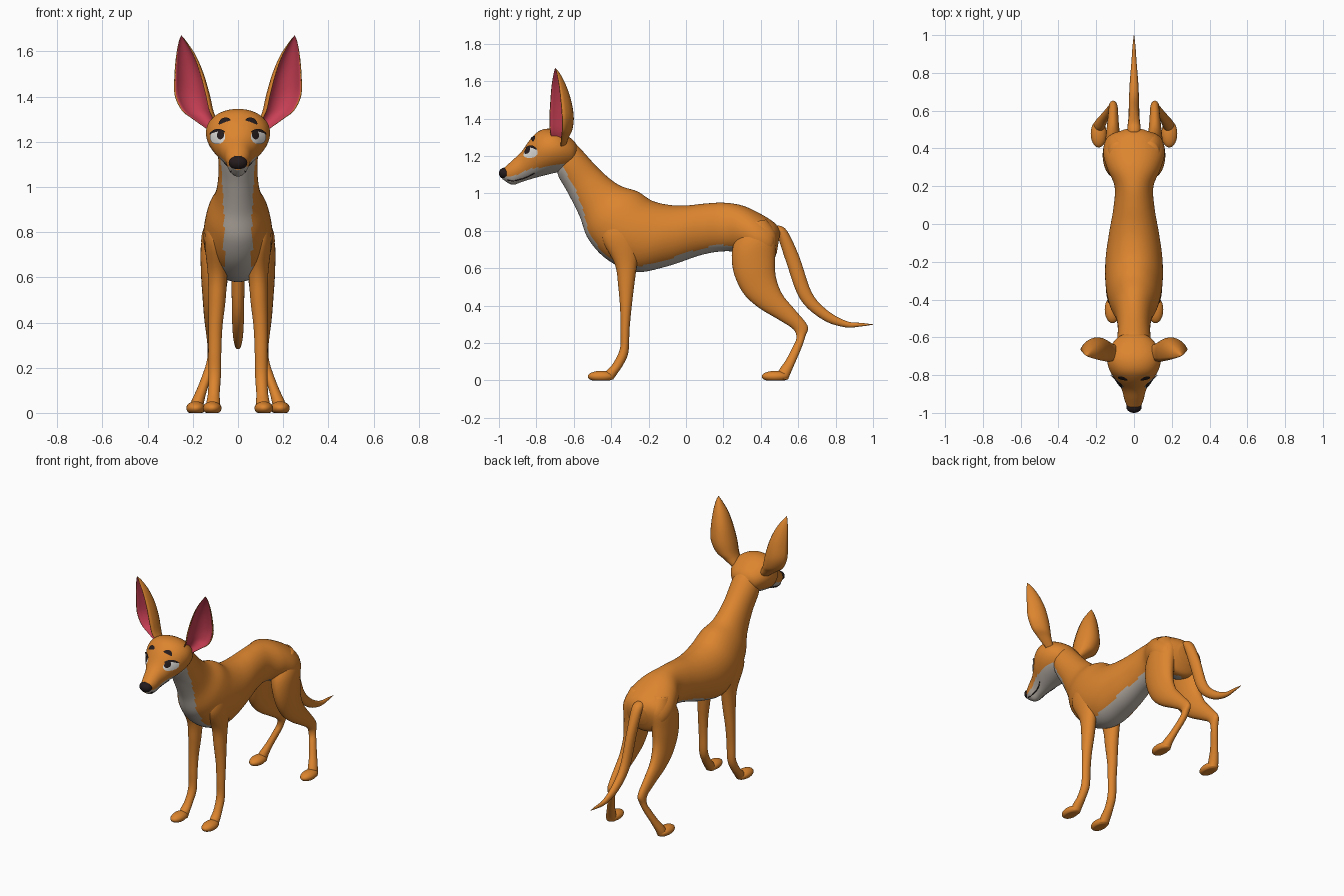
import bpy, bmesh, math
from mathutils import Vector
from mathutils.bvhtree import BVHTree

if "Cube" in bpy.data.objects:
    bpy.data.objects.remove(bpy.data.objects["Cube"])


def material(name, rgb):
    m = bpy.data.materials.new(name)
    m.diffuse_color = (*rgb, 1)
    m.use_nodes = True
    m.node_tree.nodes["Principled BSDF"].inputs["Base Color"].default_value = m.diffuse_color
    return m


ORANGE = material("orange fur", (0.72, 0.235, 0.028))
CREAM = material("pale fur", (0.50, 0.45, 0.40))
PINK = material("inner ear pink", (0.58, 0.05, 0.09))
DARK = material("dark brown", (0.018, 0.011, 0.012))
WHITE = material("eye white", (0.75, 0.73, 0.70))


def finish(bm, name, mats, mirror=False, recalc=True):
    if recalc:
        bmesh.ops.recalc_face_normals(bm, faces=bm.faces)
    for f in bm.faces:
        f.smooth = True
    me = bpy.data.meshes.new(name)
    bm.to_mesh(me)
    bm.free()
    for m in mats:
        me.materials.append(m)
    ob = bpy.data.objects.new(name, me)
    bpy.context.collection.objects.link(ob)
    if mirror:
        ob.modifiers.new("mirror", 'MIRROR').use_mirror_merge = False
    return ob


def spline(rows, steps):
    """Catmull-Rom interpolation of rows of numbers."""
    r = [rows[0]] + list(rows) + [rows[-1]]
    out = []
    for i in range(1, len(r) - 2):
        for k in range(steps):
            t = k / steps
            out.append([0.5 * (2 * b + (c - a) * t + (2 * a - 5 * b + 4 * c - d) * t * t
                               + (3 * b - a - 3 * c + d) * t ** 3)
                        for a, b, c, d in zip(r[i - 1], r[i], r[i + 1], r[i + 2])])
    return out + [list(rows[-1])]


def skin(bm, rings, pick):
    """Join rings of points with quads; pick(ring, segment) gives the material."""
    vs = [[bm.verts.new(p) for p in ring] for ring in rings]
    n = len(vs[0])
    for i in range(len(vs) - 1):
        for j in range(n):
            k = (j + 1) % n
            f = bm.faces.new((vs[i][j], vs[i][k], vs[i + 1][k], vs[i + 1][j]))
            f.material_index = pick(i, j)
    bm.faces.new(vs[0])
    bm.faces.new(vs[-1])


def loft(name, rows, mirror=False, n=32, steps=5, egg=0.0):
    """rows: front/under y z, back/top y z, centre x, half width, pale angle from underside."""
    rows = spline(rows, steps)
    rings = []
    for fy, fz, by, bz, x, hw, w in rows:
        ring = []
        for j in range(n):
            a = 2 * math.pi * j / n
            c, s = math.cos(a), math.sin(a)
            ring.append((x + hw * s * (1 - egg * c),
                         (fy + by) / 2 + c * (fy - by) / 2,
                         (fz + bz) / 2 + c * (fz - bz) / 2))
        rings.append(ring)

    def pick(i, j):
        a = 360 * (j + 0.5) / n
        return int(min(a, 360 - a) < rows[i][6])
    bm = bmesh.new()
    skin(bm, rings, pick)
    return finish(bm, name, [ORANGE, CREAM], mirror)


def ball(name, centre, radii, mat, mirror=False, floor=None):
    bm = bmesh.new()
    bmesh.ops.create_uvsphere(bm, u_segments=28, v_segments=18, radius=1)
    for v in bm.verts:
        v.co = Vector(centre) + Vector(v.co[i] * radii[i] for i in range(3))
        if floor is not None:
            v.co.z = max(v.co.z, floor)
    return finish(bm, name, [mat], mirror)


# neck and torso in one skin, with a pale throat, chest and belly
loft("body", [
    (-.67, 1.14, -.61, 1.28, 0, .07, 70), (-.685, 1.10, -.57, 1.245, 0, .088, 62),
    (-.63, 1.00, -.46, 1.125, 0, .086, 54), (-.57, .88, -.36, 1.045, 0, .10, 38),
    (-.522, .755, -.26, 1.01, 0, .135, 27), (-.42, .645, -.18, .96, 0, .152, 25),
    (-.27, .58, -.09, .938, 0, .15, 36), (-.10, .61, 0, .935, 0, .132, 42),
    (.08, .67, .10, .945, 0, .108, 42), (.20, .69, .20, .95, 0, .103, 42),
    (.28, .68, .30, .935, 0, .14, 30), (.37, .63, .39, .895, 0, .163, 20),
    (.45, .62, .47, .845, 0, .14, -5), (.485, .68, .505, .80, 0, .06, -20)], n=64, steps=7)

# head and muzzle
head = loft("head", [
    (-.98, 1.075, -.98, 1.128, 0, .03, 75), (-.93, 1.046, -.93, 1.175, 0, .05, 72),
    (-.88, 1.06, -.88, 1.222, 0, .063, 68), (-.83, 1.076, -.83, 1.292, 0, .092, 60),
    (-.78, 1.09, -.78, 1.336, 0, .126, 52), (-.72, 1.105, -.72, 1.345, 0, .141, 48),
    (-.66, 1.12, -.66, 1.325, 0, .128, 48), (-.61, 1.14, -.60, 1.28, 0, .09, 40),
    (-.585, 1.17, -.575, 1.24, 0, .04, 20)], n=64, steps=6, egg=.12)
tree = BVHTree.FromPolygons([v.co for v in head.data.vertices],
                            [p.vertices for p in head.data.polygons])
ball("nose", (0, -.968, 1.107), (.041, .032, .031), DARK)

# legs and paws
loft("front_leg", [
    (-.40, .90, -.27, .92, .085, .04, -9), (-.45, .77, -.24, .78, .098, .05, -9),
    (-.38, .62, -.262, .62, .091, .043, -9), (-.362, .50, -.278, .50, .093, .038, -9),
    (-.352, .38, -.292, .38, .10, .031, -9), (-.35, .27, -.302, .27, .102, .028, -9),
    (-.353, .17, -.308, .15, .103, .027, -9), (-.39, .09, -.335, .085, .107, .026, -9),
    (-.43, .045, -.365, .04, .11, .03, -9), (-.44, .004, -.39, .004, .111, .028, -9)], True)
loft("hind_leg", [
    (.32, .84, .43, .86, .08, .05, -9), (.252, .72, .482, .78, .092, .071, -9),
    (.252, .59, .477, .66, .102, .062, -9), (.305, .468, .48, .555, .107, .05, -9),
    (.39, .388, .515, .46, .111, .039, -9), (.50, .322, .58, .38, .111, .03, -9),
    (.575, .272, .65, .292, .11, .024, -9), (.59, .225, .638, .235, .116, .022, -9),
    (.571, .18, .618, .175, .132, .022, -9), (.535, .11, .588, .105, .158, .023, -9),
    (.495, .05, .56, .04, .180, .029, -9), (.485, .004, .545, .004, .186, .03, -9)], True)
ball("front_paw", (.114, -.454, .021), (.041, .071, .03), ORANGE, True, 0)
ball("hind_paw", (.187, .478, .021), (.042, .073, .03), ORANGE, True, 0)

# tail
loft("tail", [
    (.46, .78, .49, .83, 0, .03, -9), (.487, .775, .54, .80, 0, .034, -9),
    (.535, .635, .606, .66, 0, .029, -9), (.61, .435, .672, .47, 0, .027, -9),
    (.73, .325, .755, .375, 0, .023, -9), (.85, .284, .857, .317, 0, .014, -9),
    (.94, .289, .94, .307, 0, .008, -9), (1.0, .298, 1.0, .300, 0, .001, -9)], n=24)

# ears: cupped shells; rows are height, inner edge x y, outer edge x y, depth
rows = spline([
    (1.24, .075, -.70, .115, -.67, .04), (1.30, .105, -.72, .20, -.665, .07),
    (1.34, .122, -.728, .25, -.66, .09), (1.41, .137, -.73, .281, -.66, .098),
    (1.50, .162, -.725, .281, -.668, .085), (1.58, .193, -.718, .274, -.678, .058),
    (1.64, .229, -.708, .263, -.69, .027), (1.67, .25, -.70, .252, -.699, .002)], 5)
m = 14
rings = []
for z, ax, ay, bx, by, depth in rows:
    a, b = Vector((ax, ay, z)), Vector((bx, by, z))
    c, u = (a + b) / 2, (b - a) / 2
    v = Vector((-u.y, u.x, 0)).normalized() * depth
    arc = [math.pi * j / (m - 1) for j in range(m)]
    rings.append([c + u * math.cos(t) + v * math.sin(t) for t in arc]
                 + [c + u * .9 * math.cos(t) + v * .8 * math.sin(t) for t in reversed(arc)])
bm = bmesh.new()
skin(bm, rings, lambda i, j: int(m <= j < 2 * m - 1))
finish(bm, "ear", [ORANGE, PINK], True)


def patch(name, x, z, rx, rz, tilt, lift, mat, bend=0.0):
    """Thin painted oval laid on the front of the head."""
    bm = bmesh.new()

    def put(r, t):
        p, q = r * math.cos(t), r * math.sin(t)
        q = q * rz - bend * p * p
        p *= rx
        at = Vector((x + p * math.cos(tilt) - q * math.sin(tilt), -2,
                     z + p * math.sin(tilt) + q * math.cos(tilt)))
        hit, nor, _, _ = tree.ray_cast(at, Vector((0, 1, 0)))
        if nor.y > 0:
            nor = -nor
        return bm.verts.new(hit + nor * lift)
    n = 24
    mid = put(0, 0)
    rs = [[put(r / 4, 2 * math.pi * k / n) for k in range(n)] for r in range(1, 5)]
    for k in range(n):
        l = (k + 1) % n
        bm.faces.new((mid, rs[0][k], rs[0][l]))
        for r in range(3):
            bm.faces.new((rs[r][k], rs[r + 1][k], rs[r + 1][l], rs[r][l]))
    finish(bm, name, [mat], True, recalc=False)


# painted eyes and brows
patch("eye", .088, 1.220, .033, .031, 0, .004, WHITE)
patch("pupil", .073, 1.228, .015, .019, 0, .007, DARK)
patch("eyelid", .088, 1.248, .034, .006, -.1, .008, DARK, .012)
patch("eyebrow", .060, 1.293, .027, .010, -.35, .005, DARK, .008)

# mouth line, traced on the side of the muzzle
cu = bpy.data.curves.new("mouth_line", 'CURVE')
cu.dimensions = '3D'
cu.bevel_depth = .003
cu.materials.append(DARK)
for s in (1, -1):
    pts = []
    for y, z in ((-.955, 1.072), (-.93, 1.066), (-.90, 1.071), (-.87, 1.079), (-.84, 1.091), (-.81, 1.108)):
        hit = tree.ray_cast(Vector((s, y, z)), Vector((-s, 0, 0)))[0]
        if hit:
            pts.append(hit)
    sp = cu.splines.new('POLY')
    sp.points.add(len(pts) - 1)
    for p, q in zip(sp.points, pts):
        p.co = (*q, 1)
bpy.context.collection.objects.link(bpy.data.objects.new("mouth_line", cu))
